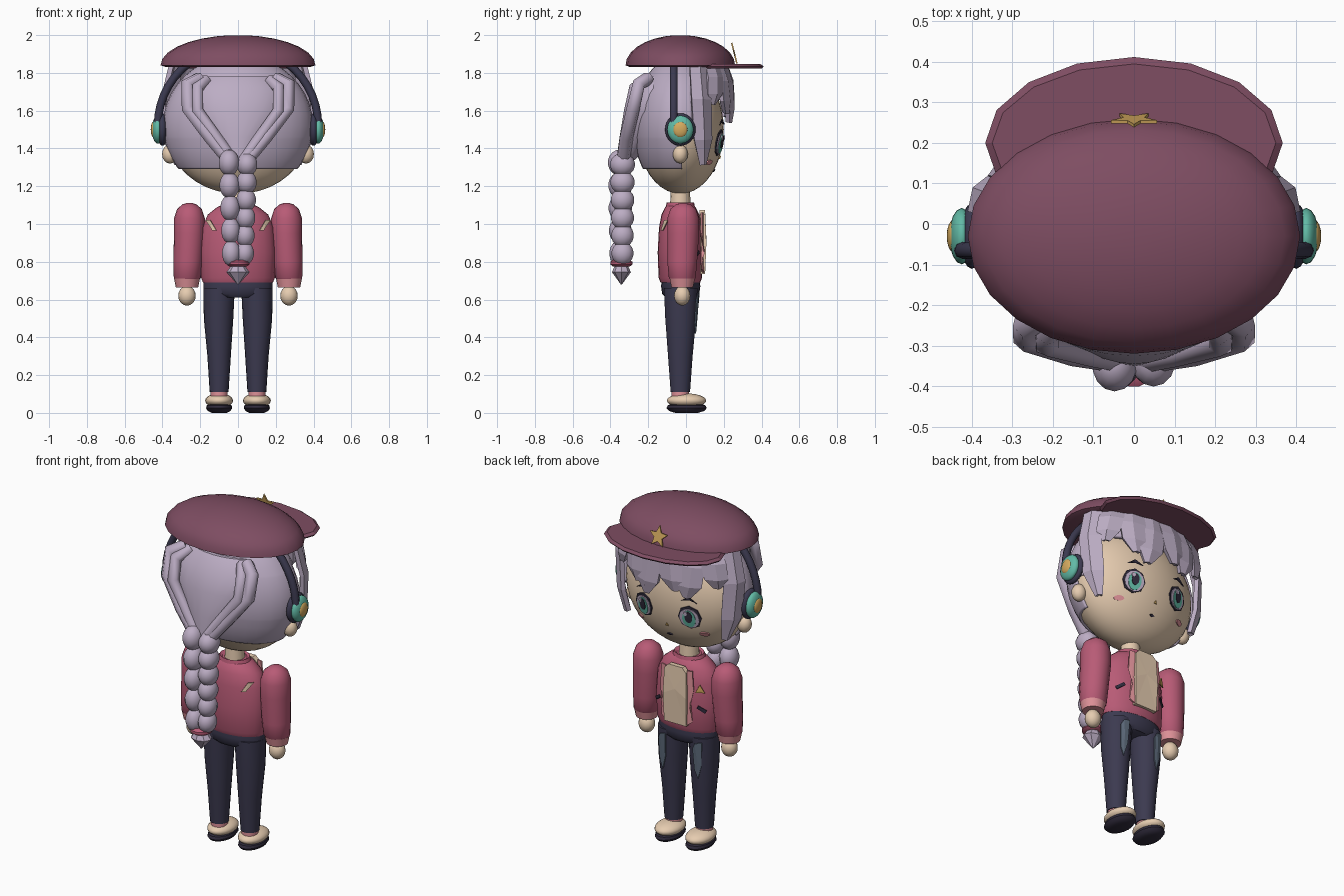
import bpy, bmesh, math

if "Cube" in bpy.data.objects:
    bpy.data.objects.remove(bpy.data.objects["Cube"])

# ---- materials ----
def lin(c):
    c /= 255
    return c / 12.92 if c <= 0.04045 else ((c + 0.055) / 1.055) ** 2.4

def mat(name, *rgb):
    m = bpy.data.materials.new(name)
    col = [lin(c) for c in rgb] + [1]
    m.diffuse_color = col
    m.use_nodes = True
    m.node_tree.nodes["Principled BSDF"].inputs["Base Color"].default_value = col
    return m

MAROON = mat("maroon", 126, 77, 98)
HAIR = mat("lavender_hair", 188, 173, 196)
SKIN = mat("skin_beige", 230, 204, 176)
ROSE = mat("rose_jacket", 184, 91, 118)
PINK = mat("light_pink", 222, 145, 152)
NAVY = mat("navy", 60, 58, 80)
DARK = mat("dark_plum", 48, 43, 60)
TEAL = mat("teal", 98, 186, 166)
GOLD = mat("gold", 212, 170, 95)
SLATE = mat("slate_blue", 96, 110, 127)

# ---- helpers ----
def finish(name, bm, material, angle=40):
    me = bpy.data.meshes.new(name)
    bm.to_mesh(me)
    bm.free()
    ob = bpy.data.objects.new(name, me)
    bpy.context.collection.objects.link(ob)
    me.materials.append(material)
    if angle:
        bpy.ops.object.select_all(action='DESELECT')
        ob.select_set(True)
        bpy.context.view_layer.objects.active = ob
        bpy.ops.object.shade_smooth_by_angle(angle=math.radians(angle))
    return ob

def loft(name, rings, material, n=20, angle=40):
    """Stacked ellipses: (z, cx, cy, rx, ry)."""
    bm = bmesh.new()
    rows = [[bm.verts.new((cx + rx * math.cos(k * math.tau / n), cy + ry * math.sin(k * math.tau / n), z))
             for k in range(n)] for z, cx, cy, rx, ry in rings]
    for a, b in zip(rows, rows[1:]):
        for k in range(n):
            bm.faces.new((a[k], a[(k + 1) % n], b[(k + 1) % n], b[k]))
    bm.faces.new(rows[0][::-1])
    bm.faces.new(rows[-1])
    return finish(name, bm, material, angle)

def ball_mesh(c, r, u=20, v=12):
    bm = bmesh.new()
    bmesh.ops.create_uvsphere(bm, u_segments=u, v_segments=v, radius=1)
    bmesh.ops.scale(bm, vec=r, verts=bm.verts)
    bmesh.ops.translate(bm, vec=c, verts=bm.verts)
    return bm

def ball(name, c, r, material, u=20, v=12):
    return finish(name, ball_mesh(c, r, u, v), material, 60)

def tube(name, path, radius, material, res=2):
    cu = bpy.data.curves.new(name, 'CURVE')
    cu.dimensions = '3D'
    cu.bevel_depth, cu.bevel_resolution, cu.use_fill_caps = radius, res, True
    sp = cu.splines.new('POLY')
    sp.points.add(len(path) - 1)
    for p, co in zip(sp.points, path):
        p.co = (*co, 1)
    cu.materials.append(material)
    ob = bpy.data.objects.new(name, cu)
    bpy.context.collection.objects.link(ob)
    bpy.ops.object.select_all(action='DESELECT')
    ob.select_set(True)
    bpy.context.view_layer.objects.active = ob
    bpy.ops.object.convert(target='MESH')

def solidify(ob, t):
    md = ob.modifiers.new("thickness", 'SOLIDIFY')
    md.thickness, md.offset = t, -1

def plate(name, pts, surface, off, material, side=1, thick=0.006):
    """Thin plate of (x, z) points laid on a surface y(x, z)."""
    bm = bmesh.new()
    cx, cz = (sum(p[i] for p in pts) / len(pts) for i in (0, 1))
    vs = [bm.verts.new((x, surface(x, z) + side * off, z)) for x, z in pts]
    mid = bm.verts.new((cx, surface(cx, cz) + side * off, cz))
    for a, b in zip(vs, vs[1:] + vs[:1]):
        bm.faces.new((a, b, mid))
    bm.normal_update()
    if sum(f.normal.y for f in bm.faces) * side < 0:
        bmesh.ops.reverse_faces(bm, faces=bm.faces)
    solidify(finish(name, bm, material, 0), thick)

def oval(cx, cz, rx, rz, n=12):
    return [(cx + rx * math.cos(k * math.tau / n), cz + rz * math.sin(k * math.tau / n)) for k in range(n)]

def dome(cy, cz, rx, ry, rz, side=1):
    return lambda x, z: cy + side * ry * math.sqrt(max(0, 1 - (x / rx) ** 2 - ((z - cz) / rz) ** 2))

SIDES = ((1, "left"), (-1, "right"))

# ---- cap ----
loft("cap_crown", [(1.83, 0, -.03, .38, .265)] +
     [(1.84 + .16 * math.sin(a), 0, -.03, .41 * math.cos(a), .29 * math.cos(a))
      for a in (math.radians(d) for d in (0, 12, 25, 38, 50, 62, 74, 84))], MAROON, 24)
loft("cap_visor", [(1.822, 0, .2, .355, .2), (1.834, 0, .2, .367, .212), (1.846, 0, .2, .35, .195)], MAROON, 16, 20)
star = [(r * math.sin(k * math.pi / 5), 1.9 + r * math.cos(k * math.pi / 5))
        for k, r in enumerate([.06, .027] * 5)]
plate("cap_star", star, lambda x, z: .252 - .25 * (z - 1.9), .009, GOLD, thick=.008)

# ---- head and face ----
ball("head", (0, -.03, 1.5), (.38, .23, .34), SKIN, 32, 20)
face = dome(-.03, 1.5, .38, .23, .34)
for s, n in SIDES:
    ball(n + "_ear", (s * .36, -.03, 1.37), (.042, .04, .05), SKIN, 12, 8)
    ex, ez = s * .15, 1.43
    plate(n + "_eye_rim", oval(ex, ez, .065, .07, 8), face, .008, DARK)
    plate(n + "_eye_white", oval(ex, ez - .004, .055, .058), face, .012, HAIR)
    plate(n + "_iris", oval(ex, ez - .006, .037, .052), face, .015, TEAL)
    plate(n + "_pupil", oval(ex, ez + .004, .021, .034), face, .018, DARK)
    plate(n + "_eye_glint", oval(ex + .014, ez + .026, .011, .013, 8), face, .021, HAIR)
    plate(n + "_eyebrow", [(s * .105, 1.527), (s * .15, 1.54), (s * .195, 1.522), (s * .15, 1.555)], face, .009, DARK)
    plate(n + "_blush", oval(s * .21, 1.325, .026, .013), face, .006, PINK)
plate("mouth", [(-.018, 1.282), (0, 1.274), (.018, 1.282), (0, 1.288)], face, .006, DARK)
plate("nose", [(-.009, 1.343), (.009, 1.343), (0, 1.36)], face, .006, GOLD)

# ---- hair shell, open around the face ----
bm = ball_mesh((0, -.03, 1.52), (.398, .25, .375), 32, 20)
cuts = (((0, 0, 1.29), (0, 0, -1), True), ((0, 0, 1.45), (0, 0, 1), False), ((0, 0, 1.7), (0, 0, 1), False),
        ((0, -.02, 0), (0, 1, 0), False), ((0, .04, 0), (0, 1, 0), False))
for co, no, clear in cuts:
    bmesh.ops.bisect_plane(bm, geom=bm.verts[:] + bm.edges[:] + bm.faces[:], plane_co=co, plane_no=no, clear_outer=clear)

def open_face(f):
    c = f.calc_center_median()
    return c.z < 1.7 and c.y > (.04 if c.z > 1.45 else -.02)

bmesh.ops.delete(bm, geom=[f for f in bm.faces if open_face(f)], context='FACES')
solidify(finish("hair_shell", bm, HAIR, 50), .02)

# ---- hair locks: tapered strips wrapped round the head ----
def lock(name, deg, half, tip, skew, scales):
    bm = bmesh.new()
    rows = []
    for t, scale, w in zip((0, .35, .75, 1), scales, (1, 1, .9, .2)):
        z = 1.84 + (tip - 1.84) * t
        row = []
        for k in (-1, 0, 1):
            a = math.radians(deg + skew * t * t + k * half * w)
            r = scale * (1.03 if k == 0 else .99)
            row.append(bm.verts.new((.40 * r * math.sin(a), -.03 + .258 * r * math.cos(a), z)))
        rows.append(row)
    for a, b in zip(rows, rows[1:]):
        for k in (0, 1):
            bm.faces.new((a[k], b[k], b[k + 1], a[k + 1]))
    solidify(finish(name, bm, HAIR, 0), .025)

for i, (deg, tip) in enumerate([(-46, 1.64), (-28, 1.57), (-9, 1.6), (9, 1.54), (28, 1.59), (46, 1.64)]):
    lock("fringe_lock_%d" % (i + 1), deg, 11, tip, 5 if i % 2 else -4, (.86, .98, 1.01, .97))
for s, n in SIDES:
    lock(n + "_side_lock", s * 67, 11, 1.32, s * -6, (.88, 1.0, .98, .88))
    # strands swept back into the braid
    tube(n + "_swept_strand", [(s * .2, -.2, 1.77), (s * .268, -.25, 1.74), (s * .265, -.28, 1.61),
                               (s * .15, -.315, 1.46), (s * .05, -.33, 1.34)], .036, HAIR, 1)
    tube(n + "_swept_inner_strand", [(s * .17, -.2, 1.76), (s * .215, -.27, 1.72), (s * .215, -.295, 1.6),
                                     (s * .11, -.32, 1.45), (s * .03, -.335, 1.34)], .033, HAIR, 1)
# gathered hair between the strands
loft("gathered_hair", [(1.34, 0, -.31, .05, .04), (1.46, 0, -.25, .15, .095), (1.6, 0, -.2, .25, .125),
                       (1.72, 0, -.16, .25, .125), (1.78, 0, -.13, .2, .1)], HAIR, 24)

# ---- braid: staggered lobes narrowing downwards ----
for s, n, count, top in ((1, "left", 6, 1.315), (-1, "right", 5, 1.325)):
    for i in range(count):
        t = i / (count - 1)
        ball("%s_braid_lobe_%d" % (n, i + 1), (s * (.048 - .012 * t), -.342 + .006 * s, top + (.845 - top) * t),
             (.056 - .006 * t, .066 - .008 * t, .062 if s > 0 else .07), HAIR, 14, 9)
loft("braid_tie", [(.775, 0, -.342, .045, .045), (.785, 0, -.342, .06, .06), (.8, 0, -.342, .06, .06), (.81, 0, -.342, .045, .045)], ROSE, 14)
loft("braid_tip", [(.68, 0, -.342, .003, .003), (.745, 0, -.342, .062, .05), (.78, 0, -.342, .035, .035)], HAIR, 8, 0)

# ---- headphones ----
tube("headphone_band", [(.425 * math.cos(math.pi * k / 24), -.065, 1.52 + .42 * math.sin(math.pi * k / 24))
                        for k in range(25)], .021, NAVY)
for s, n in SIDES:
    for part, x, rx, r, m in (("cushion", .4, .03, .086, NAVY), ("shell", .425, .031, .074, TEAL), ("cap", .446, .016, .042, GOLD)):
        ball("%s_headphone_%s" % (n, part), (s * x, -.03, 1.5), (rx, r * .94, r), m, 16, 14)

# ---- torso ----
loft("neck", [(1.06, 0, -.03, .058, .056), (1.2, 0, -.03, .05, .05)], SKIN, 16)
loft("jacket", [(.69, 0, -.03, .185, .105), (.715, 0, -.03, .195, .115), (.85, 0, -.03, .2, .12), (.98, 0, -.03, .19, .113),
                (1.05, 0, -.03, .16, .1), (1.09, 0, -.03, .11, .08), (1.105, 0, -.03, .07, .065)], ROSE, 24)
loft("jacket_collar", [(1.08, 0, -.03, .1, .08), (1.115, 0, -.03, .085, .072), (1.1, 0, -.03, .06, .058)], ROSE, 20)
chest = dome(-.03, .86, .205, .12, .9)
back = dome(-.03, .86, .205, .12, .9, -1)
plate("shirt_front", [(-.072, .735), (.072, .735), (.076, .9), (.07, 1.05), (.045, 1.075), (-.045, 1.075), (-.07, 1.05), (-.076, .9)],
      lambda x, z: .09 - .1 * abs(z - .9) ** 1.5, .018, SKIN, thick=.03)
for s, n in SIDES:
    plate(n + "_lapel", [(s * .07, .74), (s * .1, .76), (s * .09, .85), (s * .108, .95), (s * .1, 1.06), (s * .07, 1.06)],
          chest, .013, PINK, thick=.009)
    plate(n + "_pocket_slit", [(s * .12, .845), (s * .128, .86), (s * .168, .832), (s * .16, .815)], chest, .006, DARK)
    plate(n + "_back_stripe", [(s * .172, 1.02), (s * .148, 1.02), (s * .115, .965), (s * .136, .965)], back, .006, SKIN, -1)
plate("chest_badge", [(-.16, .937), (-.115, .937), (-.137, .985)], chest, .009, GOLD)

# ---- arms, legs and shoes ----
for s, n in SIDES:
    x = s * .257
    loft(n + "_sleeve", [(.7, s * .27, -.02, .06, .06), (.715, s * .268, -.02, .072, .072), (.8, s * .265, -.02, .077, .08), (.95, x, -.015, .082, .085),
                         (1.03, x, -.015, .082, .085), (1.08, x, -.015, .065, .068), (1.105, x, -.015, .035, .037), (1.112, x, -.015, .01, .01)], ROSE, 18)
    loft(n + "_cuff", [(.665, s * .27, -.02, .059, .058), (.712, s * .27, -.02, .069, .068)], PINK, 18)
    ball(n + "_hand", (s * .27, -.02, .62), (.046, .043, .052), SKIN, 16, 10)
    loft(n + "_trouser_leg", [(.11, s * .1, -.03, .05, .052), (.3, s * .1, -.03, .062, .066), (.5, s * .103, -.028, .078, .083),
                              (.66, s * .1, -.028, .083, .09)], NAVY, 18)
    lx = s * .115
    plate(n + "_faded_patch", [(lx, .42), (lx + .02, .47), (lx + .026, .6), (lx + .01, .63), (lx - .028, .64), (lx - .022, .5)],
          lambda px, z: -.028 + (.066 + .085 * (z - .3)) * math.sqrt(max(.1, 1 - ((px - s * .102) / .08) ** 2)), .006, SLATE)
    loft(n + "_sock", [(.08, s * .1, -.03, .045, .047), (.12, s * .1, -.03, .045, .047)], PINK, 16)
    ball(n + "_shoe", (s * .1, .003, .065), (.074, .104, .038), SKIN, 20, 12)
    loft(n + "_sole", [(0, s * .1, .003, .04, .06), (.01, s * .1, .003, .06, .093), (.025, s * .1, .003, .069, .107),
                       (.04, s * .1, .003, .066, .1), (.046, s * .1, .003, .05, .08)], DARK, 20)
loft("trouser_hips", [(.61, 0, -.028, .13, .08), (.63, 0, -.028, .178, .098), (.67, 0, -.028, .184, .104), (.71, 0, -.028, .18, .1)], NAVY, 24)
